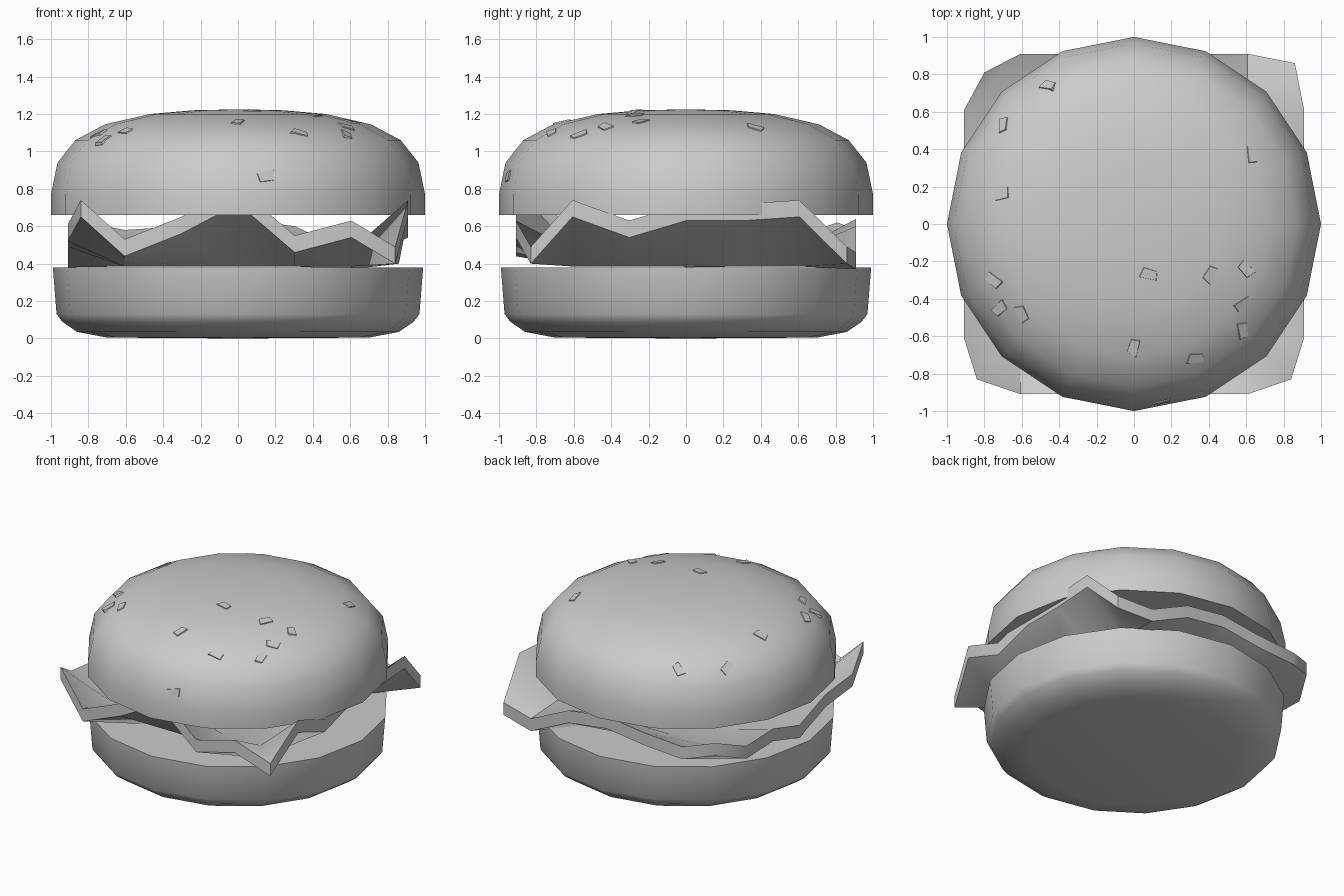
import bpy, bmesh, math
from mathutils import Vector

cube = bpy.data.objects.get("Cube")
if cube:
    bpy.data.objects.remove(cube, do_unlink=True)

SIDES = 16
grey = bpy.data.materials.new("plain_grey")
grey.use_nodes = True
grey.diffuse_color = (0.6, 0.6, 0.6, 1)
grey.node_tree.nodes["Principled BSDF"].inputs["Base Color"].default_value = (0.6, 0.6, 0.6, 1)


def finish(bm, name, angle):
    """Turn a bmesh into a named, shaded object."""
    bmesh.ops.recalc_face_normals(bm, faces=bm.faces)
    mesh = bpy.data.meshes.new(name)
    bm.to_mesh(mesh)
    bm.free()
    mesh.materials.append(grey)
    obj = bpy.data.objects.new(name, mesh)
    bpy.context.collection.objects.link(obj)
    bpy.ops.object.select_all(action='DESELECT')
    obj.select_set(True)
    bpy.context.view_layer.objects.active = obj
    bpy.ops.object.shade_smooth_by_angle(angle=math.radians(angle))
    return obj


def lathe(name, profile):
    """Revolve (radius, height) points; both ends lie on the axis."""
    bm = bmesh.new()
    verts = [bm.verts.new((r, 0, z)) for r, z in profile]
    edges = [bm.edges.new(pair) for pair in zip(verts, verts[1:])]
    bmesh.ops.spin(bm, geom=verts + edges, cent=(0, 0, 0), axis=(0, 0, 1),
                   angle=math.tau, steps=SIDES)
    bmesh.ops.remove_doubles(bm, verts=bm.verts, dist=0.001)
    return finish(bm, name, 50)


# Buns
lathe("bottom_bun", [(0, 0), (0.70, 0.005), (0.86, 0.035), (0.94, 0.09),
                     (0.97, 0.13), (0.99, 0.38), (0, 0.38)])
crown = [(1.0, 0.66), (1.0, 0.77), (0.965, 0.94), (0.87, 1.06),
         (0.71, 1.145), (0.47, 1.20), (0.24, 1.22), (0, 1.225)]
top_bun = lathe("top_bun", [(0, 0.66)] + crown)

# Lettuce sheet: a square grid with cut-in corners and a wavy rim
CELLS, HALF, LEAF, FLAT = 6, 0.91, 0.09, 0.475
rim = {
    "front": [0.74, 0.53, 0.65, 0.81, 0.55, 0.63, 0.49],
    "back": [0.62, 0.58, 0.60, 0.64, 0.60, 0.46, 0.49],
    "left": [0.49, 0.74, 0.63, 0.72, 0.72, 0.74, 0.49],
    "right": [0.74, 0.61, 0.58, 0.47, 0.56, 0.55, 0.62],
}
corners = {(0, 0): (-0.84, -0.83), (CELLS, 0): (0.84, -0.83),
           (0, CELLS): (-0.80, 0.81), (CELLS, CELLS): (0.86, 0.86)}


def leaf_point(i, j):
    x, y = corners.get((i, j), (HALF * (i / 3 - 1), HALF * (j / 3 - 1)))
    if j in (0, CELLS):
        z = rim["front" if j == 0 else "back"][i]
    elif i in (0, CELLS):
        z = rim["right" if i == 0 else "left"][j]
    else:
        z = FLAT
    return x, y, z


bm = bmesh.new()
span = range(CELLS + 1)
grid = [[bm.verts.new(leaf_point(i, j)) for j in span] for i in span]
for i in range(CELLS):
    for j in range(CELLS):
        bm.faces.new((grid[i][j], grid[i + 1][j], grid[i + 1][j + 1], grid[i][j + 1]))
lower = bmesh.ops.extrude_face_region(bm, geom=bm.faces[:], use_keep_orig=True)["geom"]
for v in lower:
    if isinstance(v, bmesh.types.BMVert):
        v.co.z -= LEAF
finish(bm, "lettuce", 35)

# Sesame seeds: small tapered flakes lying on the crown
spots = [(-0.46, 0.74), (-0.70, 0.53), (-0.71, 0.16), (0.63, 0.37), (0.08, -0.27),
         (0.41, -0.27), (0.60, -0.24), (0.58, -0.43), (0.58, -0.57), (0.33, -0.72),
         (0, -0.66), (-0.75, -0.30), (-0.72, -0.45), (-0.60, -0.48), (0.15, -0.95)]
bm = bmesh.new()
for n, (x, y) in enumerate(spots):
    hit, place, normal, _ = top_bun.ray_cast(Vector((x, y, 2)), Vector((0, 0, -1)))
    if not hit:
        continue
    side = normal.orthogonal().normalized()
    other = normal.cross(side)
    turn = n * 1.3
    u = side * math.cos(turn) + other * math.sin(turn)
    w = normal.cross(u)
    outline = [u * a + w * b for a, b in ((-0.05, -0.03), (0.05, -0.02), (0.04, 0.03), (-0.04, 0.03))]
    base = [bm.verts.new(place + p - normal * 0.01) for p in outline]
    cap = [bm.verts.new(place + p * 0.9 + normal * 0.006) for p in outline]
    bm.faces.new(cap)
    bm.faces.new(base[::-1])
    for k in range(4):
        m = (k + 1) % 4
        bm.faces.new((base[k], base[m], cap[m], cap[k]))
finish(bm, "sesame_seeds", 30)
